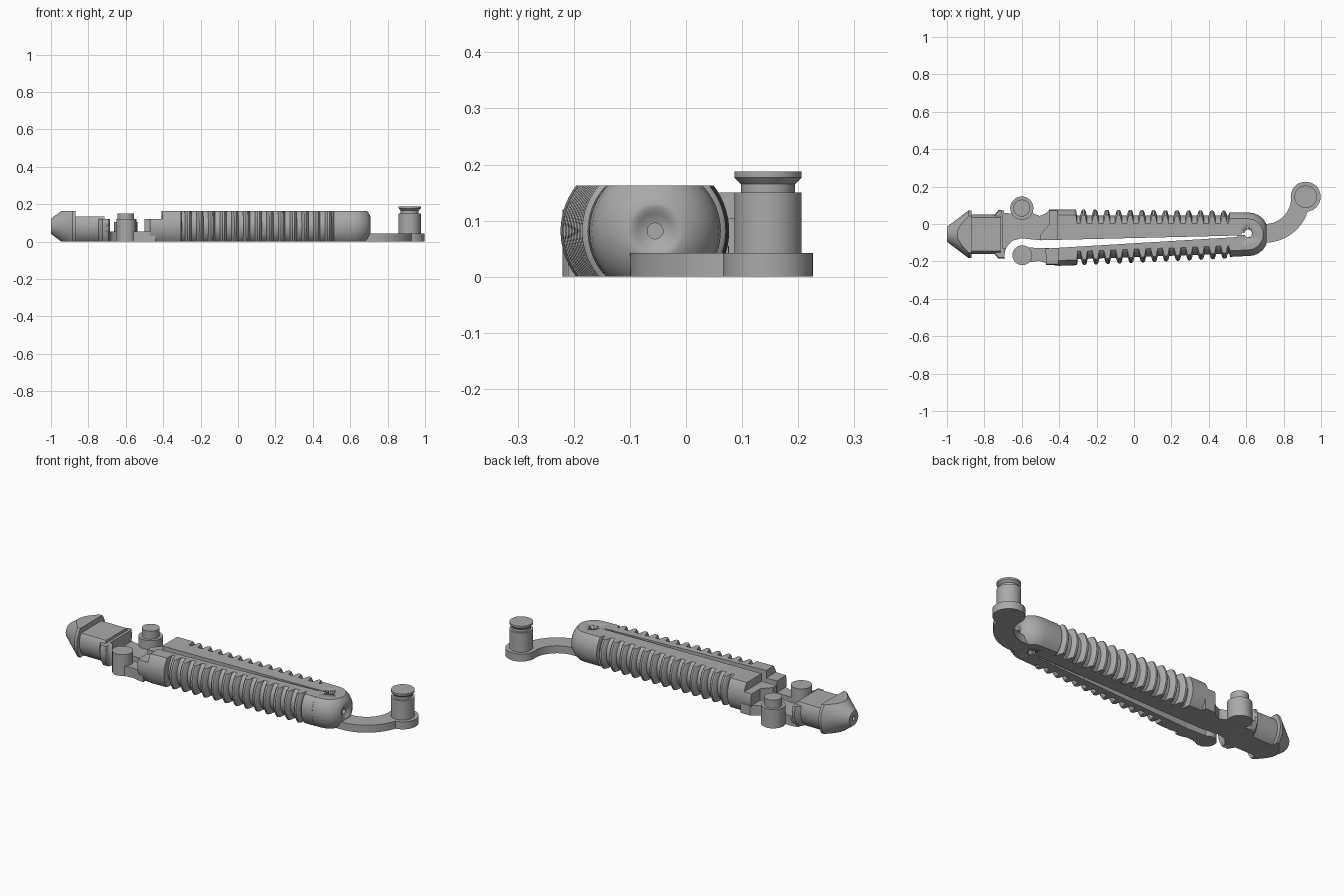
import bpy, bmesh, math
from mathutils import Vector, Matrix

if "Cube" in bpy.data.objects:
    bpy.data.objects.remove(bpy.data.objects["Cube"])

AY, AZ, TOP = -0.055, 0.0815, 0.163      # handle axis and flat top height
HINGE = Vector((0.61, -0.05, 0))

grey = bpy.data.materials.new("plain_grey")
grey.use_nodes = True
grey.diffuse_color = (0.4, 0.4, 0.4, 1)
grey.node_tree.nodes["Principled BSDF"].inputs["Base Color"].default_value = (0.4, 0.4, 0.4, 1)


def finish(name, bm):
    bmesh.ops.recalc_face_normals(bm, faces=bm.faces)
    mesh = bpy.data.meshes.new(name)
    bm.to_mesh(mesh)
    bm.free()
    mesh.materials.append(grey)
    for p in mesh.polygons:
        p.use_smooth = True
    mesh.set_sharp_from_angle(angle=math.radians(32))
    ob = bpy.data.objects.new(name, mesh)
    bpy.context.collection.objects.link(ob)
    return ob


def revolve(bm, profile, place, segments=64):
    """Turn (along, radius) points round an axis; place maps them to space."""
    rings = []
    for a, r in profile:
        ring = [bm.verts.new(place(a, r * math.cos(t), r * math.sin(t)))
                for t in (2 * math.pi * k / segments for k in range(segments))]
        rings.append(ring)
    for p, q in zip(rings, rings[1:]):
        for k in range(segments):
            n = (k + 1) % segments
            bm.faces.new((p[k], p[n], q[n], q[k]))
    bmesh.ops.remove_doubles(bm, verts=bm.verts, dist=1e-5)
    bmesh.ops.dissolve_degenerate(bm, edges=bm.edges, dist=1e-6)


def barrel(name, profile, top=TOP, side=None, turn=0):
    """Lathed part along x, cut flat below and above, optionally split along y."""
    bm = bmesh.new()
    closed = [(profile[0][0], 0)] + profile + [(profile[-1][0], 0)]
    revolve(bm, closed, lambda a, u, v: (a, AY + u, AZ + v))
    cuts = [((0, 0, 0), (0, 0, -1)), ((0, 0, top), (0, 0, 1))]
    if side:
        cuts.append(side)
    for co, no in cuts:
        bmesh.ops.bisect_plane(bm, geom=bm.verts[:] + bm.edges[:] + bm.faces[:],
                               plane_co=co, plane_no=no, clear_outer=True)
        bmesh.ops.holes_fill(bm, edges=[e for e in bm.edges if e.is_boundary], sides=0)
    if turn:
        bmesh.ops.rotate(bm, verts=bm.verts, cent=HINGE, matrix=Matrix.Rotation(turn, 3, 'Z'))
    return finish(name, bm)


def post(name, x, y, profile):
    bm = bmesh.new()
    closed = [(profile[0][0], 0)] + profile + [(profile[-1][0], 0)]
    revolve(bm, closed, lambda a, u, v: (x + u, y + v, a), 48)
    return finish(name, bm)


def slab(name, outline, z0, z1):
    bm = bmesh.new()
    face = bm.faces.new([bm.verts.new((x, y, z0)) for x, y in outline])
    ext = bmesh.ops.extrude_face_region(bm, geom=[face], use_keep_orig=True)
    moved = [g for g in ext["geom"] if isinstance(g, bmesh.types.BMVert)]
    bmesh.ops.translate(bm, verts=moved, vec=(0, 0, z1 - z0))
    return finish(name, bm)


def arc(cx, cy, r, a0, a1, n=16):
    return [(cx + r * math.cos(math.radians(a0 + (a1 - a0) * k / n)),
             cy + r * math.sin(math.radians(a0 + (a1 - a0) * k / n))) for k in range(n + 1)]


def subtract(target, cutter):
    mod = target.modifiers.new("cut", 'BOOLEAN')
    mod.operation, mod.solver, mod.object = 'DIFFERENCE', 'EXACT', cutter
    cutter.hide_render = True
    cutter.hide_viewport = True


# Ribbed grip profile, shared by the fixed half and the swinging half
grip = [(-0.41, 0.132), (-0.31, 0.132), (-0.305, 0.1)]
for i in range(13):
    x, r = -0.288 + i * 0.0625, 0.132 - i * 0.0005
    grip += [(x, 0.1), (x + 0.007, r - 0.006), (x + 0.013, r),
             (x + 0.023, r), (x + 0.029, r - 0.006), (x + 0.036, 0.1)]
grip += [(0.505, 0.1), (0.51, 0.117), (0.575, 0.117)]
collar = [(-0.455, 0.132), (-0.405, 0.132)]

upper = ((0, -0.075, 0), (0.024, -1, 0))
lower = ((0, -0.081, 0), (-0.024, 1, 0))
SWING = 0.036
barrel("fixed_grip", grip, side=upper)
barrel("fixed_grip_collar", collar, top=0.12, side=upper)
barrel("swing_grip", grip, side=lower, turn=SWING)
barrel("swing_grip_collar", [(-0.475, 0.125), (-0.405, 0.13)], top=0.12, side=lower, turn=SWING)

# Rounded hinge end with dimple, bore and vertical pin hole
end = barrel("hinge_end", [(0.55, 0.117), (0.61, 0.117), (0.64, 0.113), (0.665, 0.102),
                           (0.688, 0.085), (0.702, 0.065), (0.709, 0.05), (0.709, 0.042),
                           (0.703, 0.032), (0.697, 0.022), (0.695, 0.014), (0.66, 0.014)])
subtract(end, post("pin_hole_cutter", HINGE.x, HINGE.y, [(-0.1, 0.02), (0.3, 0.02)]))
slot = slab("slot_cutter", [(0.5, -0.07), (0.61, -0.056), (0.61, -0.044), (0.5, -0.062)], -0.1, 0.3)
subtract(end, slot)

# Curved tail plate and grooved peg
slab("tail_plate", [(0.64, -0.1)] + arc(0.70, 0.14, 0.24, -90, 0)
     + arc(0.70, 0.14, 0.14, 0, -90) + [(0.64, 0.0)], 0, 0.042)
post("tail_peg", 0.918, 0.146, [(0, 0.08), (0.042, 0.08), (0.042, 0.06), (0.15, 0.06),
                                (0.15, 0.048), (0.165, 0.048), (0.177, 0.06), (0.188, 0.06)])

# Arrow-shaped nose, shank and flange
barrel("nose", [(-0.97, 0.012), (-1.0, 0.012), (-1.0, 0.04), (-0.885, 0.127), (-0.87, 0.127)])
barrel("nose_shank", [(-0.88, 0.105), (-0.715, 0.105)], top=0.135)
flange = barrel("flange", [(-0.745, 0.105), (-0.725, 0.13), (-0.66, 0.13)], top=0.12)
subtract(flange, post("front_clearance_cutter", -0.6, -0.168, [(-0.1, 0.092), (0.3, 0.092)]))
subtract(flange, post("back_clearance_cutter", -0.6, 0.085, [(0.05, 0.11), (0.3, 0.11)]))
subtract(flange, slab("pocket_cutter", [(-0.7, -0.13), (-0.6, -0.13), (-0.6, 0.2), (-0.7, 0.2)],
                      0.05, 0.3))
subtract(flange, slab("edge_cutter", [(-0.695, 0.045), (-0.6, 0.045), (-0.6, 0.2), (-0.695, 0.2)],
                      -0.1, 0.3))

# Low middle plate joining nose and fixed grip
slab("middle_plate", [(-0.73, 0.05), (-0.69, 0.06), (-0.655, 0.055), (-0.645, 0.075),
                      (-0.555, 0.075), (-0.535, 0.055), (-0.505, 0.043), (-0.475, 0.055),
                      (-0.45, 0.077), (-0.39, 0.076), (-0.39, -0.084), (-0.5, -0.087),
                      (-0.55, -0.082), (-0.6, -0.076), (-0.65, -0.089), (-0.68, -0.12),
                      (-0.73, -0.12)], 0, 0.055)
slab("stop_block", [(-0.5, -0.087), (-0.5, -0.055), (-0.41, 0.045), (-0.39, 0.045),
                    (-0.39, -0.084)], 0.05, 0.12)

# Back post and the swinging half's latch post
post("back_post", -0.6, 0.085, [(0, 0.062), (0.105, 0.062), (0.105, 0.045), (0.15, 0.045)])
post("latch_post", -0.597, -0.167, [(0, 0.053), (0.12, 0.053)])
slab("latch_neck", [(-0.6, -0.125), (-0.44, -0.13), (-0.44, -0.21), (-0.47, -0.208),
                    (-0.51, -0.198), (-0.6, -0.21)], 0, 0.055)
